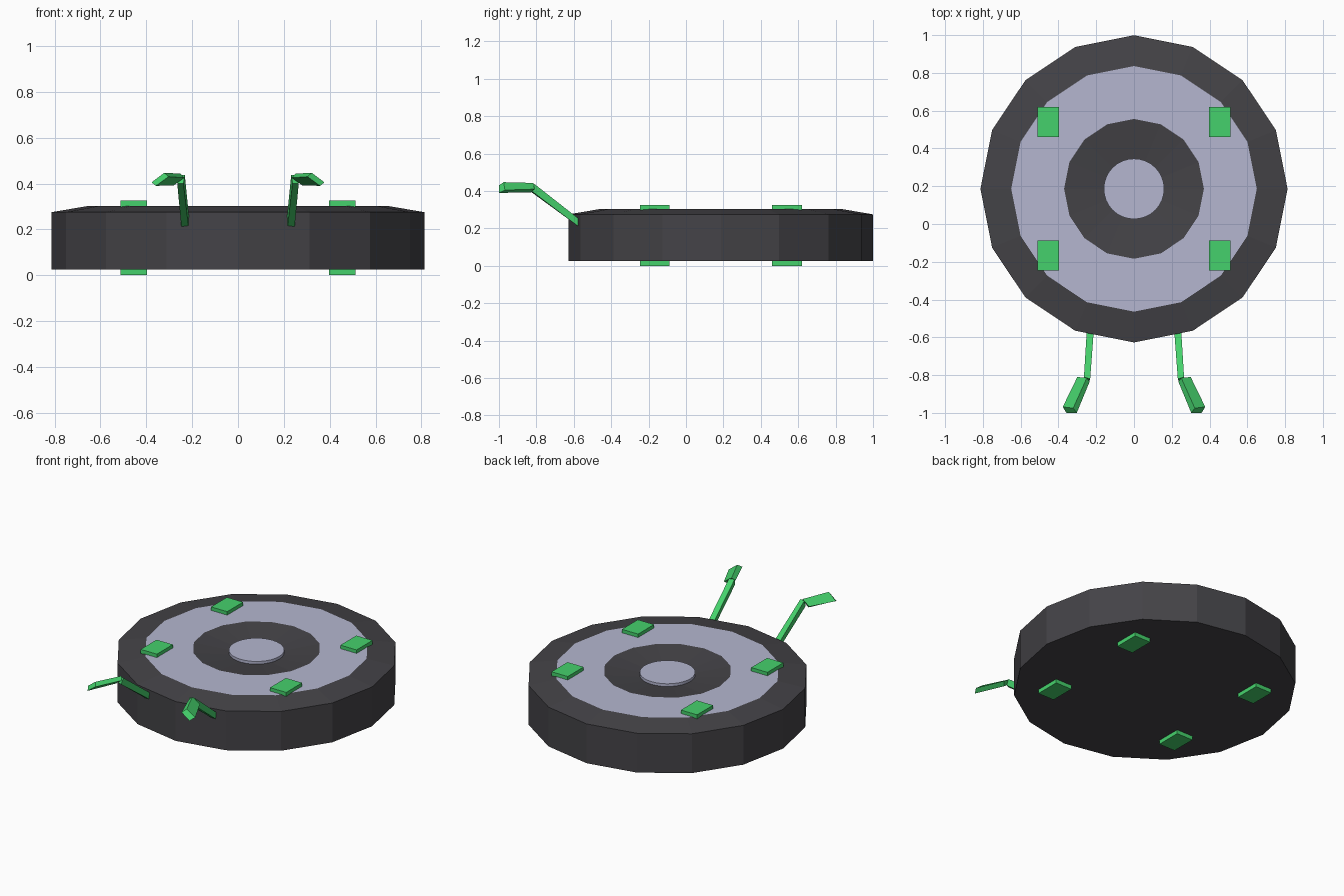
import bpy, bmesh, math

if "Cube" in bpy.data.objects:
    bpy.data.objects.remove(bpy.data.objects["Cube"])

CY = 0.186  # disc centre along y


def material(name, rgb):
    m = bpy.data.materials.new(name)
    m.diffuse_color = (*rgb, 1.0)
    m.use_nodes = True
    m.node_tree.nodes["Principled BSDF"].inputs["Base Color"].default_value = m.diffuse_color
    return m


DARK = material("charcoal", (0.058, 0.056, 0.063))
LILAC = material("pale lilac", (0.46, 0.47, 0.63))
GREEN = material("green", (0.06, 0.64, 0.15))


def finish(name, bm, mats):
    bmesh.ops.recalc_face_normals(bm, faces=bm.faces)
    me = bpy.data.meshes.new(name)
    bm.to_mesh(me)
    bm.free()
    for m in mats:
        me.materials.append(m)
    ob = bpy.data.objects.new(name, me)
    bpy.context.collection.objects.link(ob)
    return ob


def lathe(name, profile, sides, mats, lilac_band=None):
    """Revolve (radius, z) rings around the disc axis, capping both ends."""
    bm = bmesh.new()
    rings = []
    for r, z in profile:
        rings.append([bm.verts.new((r * math.cos(2 * math.pi * i / sides),
                                    CY + r * math.sin(2 * math.pi * i / sides), z))
                      for i in range(sides)])
    for k in range(len(rings) - 1):
        a, b = rings[k], rings[k + 1]
        for i in range(sides):
            j = (i + 1) % sides
            f = bm.faces.new((a[i], a[j], b[j], b[i]))
            f.material_index = 1 if k == lilac_band else 0
    bm.faces.new(rings[0])
    bm.faces.new(rings[-1])
    return finish(name, bm, mats)


def loft(name, a, b, side):
    """Box between two four-point sections, mirrored in x by side."""
    bm = bmesh.new()
    va = [bm.verts.new((side * x, y, z)) for x, y, z in a]
    vb = [bm.verts.new((side * x, y, z)) for x, y, z in b]
    for i in range(4):
        j = (i + 1) % 4
        bm.faces.new((va[i], va[j], vb[j], vb[i]))
    bm.faces.new(va)
    bm.faces.new(vb)
    return finish(name, bm, [GREEN])


# Disc body with bevelled rim, lilac ring and dished centre
lathe("disc_body", [(0.813, 0.025), (0.813, 0.275), (0.65, 0.303),
                    (0.37, 0.303), (0.157, 0.276)], 16, [DARK, LILAC], 2)

# Raised centre button
hub = lathe("centre_button", [(0.16, 0.265), (0.16, 0.294)], 32, [LILAC])

# Four pads running through the disc, showing above and below
for sx, side in ((-1, "left"), (1, "right")):
    for y, end in ((-0.167, "front"), (0.54, "back")):
        bm = bmesh.new()
        bmesh.ops.create_cube(bm, size=1.0)
        for v in bm.verts:
            v.co = (sx * 0.455 + v.co.x * 0.114, y + v.co.y * 0.16,
                    0.1625 + v.co.z * 0.325)
        finish(f"pad_{end}_{side}", bm, [GREEN])

# Two bent feelers at the front
    loft(f"feeler_stem_{side}",
         [(0.213, -0.565, 0.245), (0.25, -0.565, 0.245),
          (0.247, -0.575, 0.21), (0.216, -0.575, 0.21)],
         [(0.232, -0.82, 0.437), (0.265, -0.81, 0.437),
          (0.265, -0.825, 0.40), (0.238, -0.835, 0.40)], sx)
    loft(f"feeler_tip_{side}",
         [(0.25, -0.815, 0.443), (0.30, -0.81, 0.41),
          (0.28, -0.83, 0.392), (0.235, -0.835, 0.425)],
         [(0.322, -0.975, 0.447), (0.377, -0.968, 0.405),
          (0.358, -1.0, 0.39), (0.303, -1.0, 0.43)], sx)
